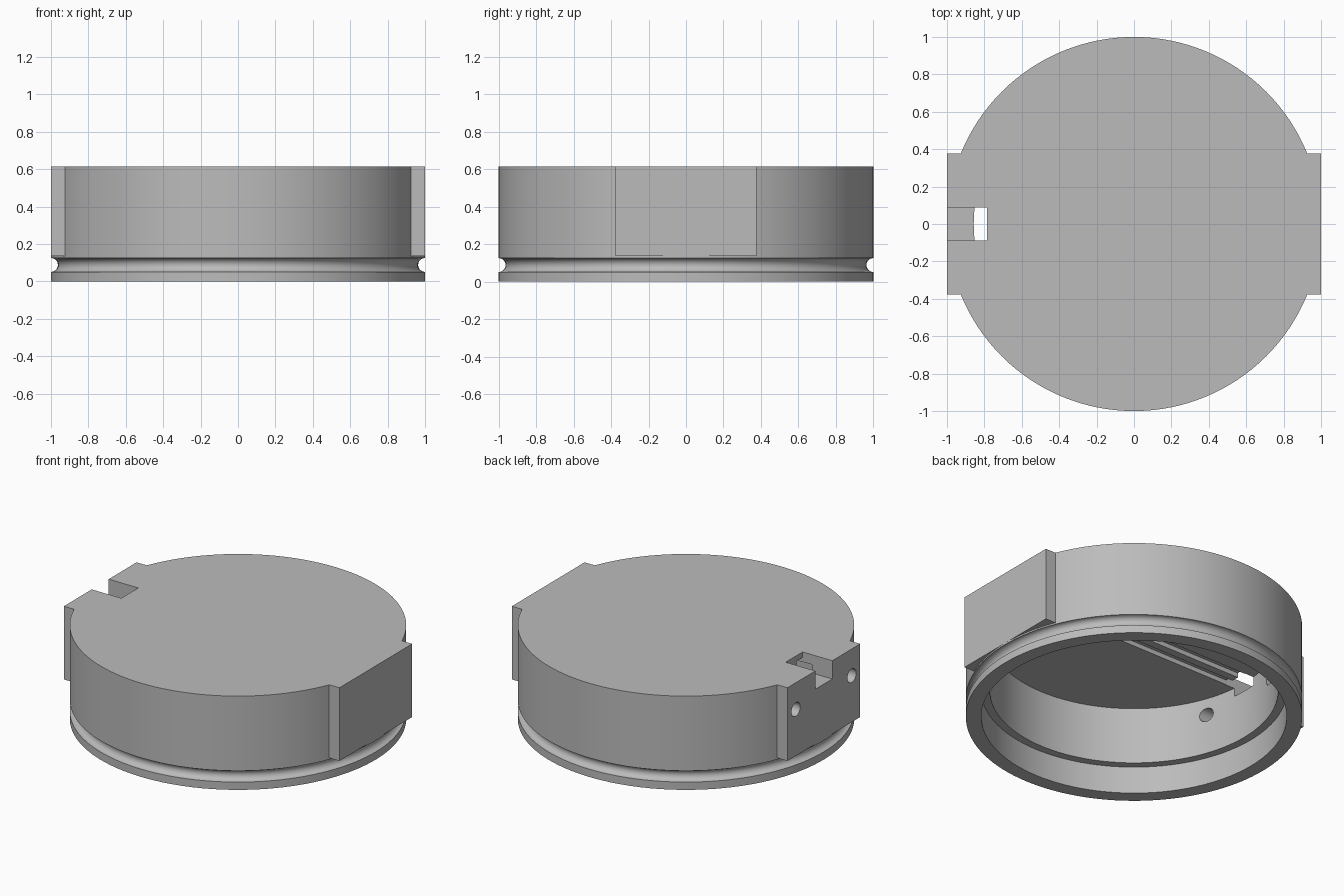
import bpy, bmesh, math
from mathutils import Matrix

cube = bpy.data.objects.get("Cube")
if cube:
    bpy.data.objects.remove(cube, do_unlink=True)

HEIGHT = 0.615
CEILING = 0.55
BORE = 0.857
SEGMENTS = 128

grey = bpy.data.materials.new("plain_grey")
grey.use_nodes = True
colour = (0.5, 0.5, 0.5, 1)
grey.diffuse_color = colour
grey.node_tree.nodes["Principled BSDF"].inputs["Base Color"].default_value = colour


def finish(name, bm):
    bmesh.ops.recalc_face_normals(bm, faces=bm.faces)
    mesh = bpy.data.meshes.new(name)
    bm.to_mesh(mesh)
    bm.free()
    mesh.materials.append(grey)
    ob = bpy.data.objects.new(name, mesh)
    bpy.context.collection.objects.link(ob)
    return ob


def lathe(name, profile):
    """Revolve a (radius, z) profile and cap both ends with flat discs."""
    bm = bmesh.new()
    rings = []
    for r, z in profile:
        rings.append([bm.verts.new((r * math.cos(a), r * math.sin(a), z))
                      for a in (math.tau * i / SEGMENTS for i in range(SEGMENTS))])
    for low, high in zip(rings, rings[1:]):
        for i in range(SEGMENTS):
            j = (i + 1) % SEGMENTS
            bm.faces.new((low[i], low[j], high[j], high[i]))
    bm.faces.new(rings[0][::-1])
    bm.faces.new(rings[-1])
    return finish(name, bm)


def box(name, x, y, z):
    """Box from (min, max) pairs."""
    bm = bmesh.new()
    bmesh.ops.create_cube(bm, size=1)
    for v in bm.verts:
        v.co = [lo + (c + 0.5) * (hi - lo) for c, (lo, hi) in zip(v.co, (x, y, z))]
    return finish(name, bm)


def boolean(target, tool, operation):
    """Apply a boolean and discard the helper object."""
    tool.hide_render = True
    mod = target.modifiers.new(operation, "BOOLEAN")
    mod.operation = operation
    mod.solver = "EXACT"
    mod.object = tool
    bpy.context.view_layer.update()
    evaluated = target.evaluated_get(bpy.context.evaluated_depsgraph_get())
    mesh = bpy.data.meshes.new_from_object(evaluated)
    target.modifiers.clear()
    target.data = mesh
    bpy.data.objects.remove(tool, do_unlink=True)


# Round cap with a half-round seal groove near the rim
groove = [(1 - 0.037 * math.sin(math.pi * i / 12), 0.088 - 0.037 * math.cos(math.pi * i / 12))
          for i in range(13)]
cap = lathe("cap_body", [(1, 0)] + groove + [(1, HEIGHT)])

# Flat side lugs
boolean(cap, box("side_lugs", (-1, 1), (-0.377, 0.377), (0.135, HEIGHT)), "UNION")

# Stepped bore, open underneath
boolean(cap, lathe("bore", [(0.908, -0.1), (0.908, 0.178), (BORE, 0.178), (BORE, CEILING)]),
        "DIFFERENCE")

# Notch through the lug, open into the bore
boolean(cap, box("notch", (-1.1, -0.785), (-0.088, 0.088), (0.495, 0.8)), "DIFFERENCE")

for side in (-1, 1):
    # Screw holes either side of the notch
    bm = bmesh.new()
    bmesh.ops.create_cone(bm, cap_ends=True, segments=32, radius1=0.045, radius2=0.045, depth=0.5,
                          matrix=Matrix.Translation((-0.9, side * 0.29, 0.44))
                          @ Matrix.Rotation(math.pi / 2, 4, "Y"))
    boolean(cap, finish("screw_hole", bm), "DIFFERENCE")
    # Shallow guide channels under the top plate
    centre = side * 0.055
    boolean(cap, box("guide_channel", (-0.8, 0.6), (centre - 0.03, centre + 0.03), (0.5, 0.58)),
            "DIFFERENCE")

# Smooth round walls, sharp edges kept
bpy.ops.object.select_all(action="DESELECT")
cap.select_set(True)
bpy.context.view_layer.objects.active = cap
bpy.ops.object.shade_smooth_by_angle(angle=math.radians(30))
